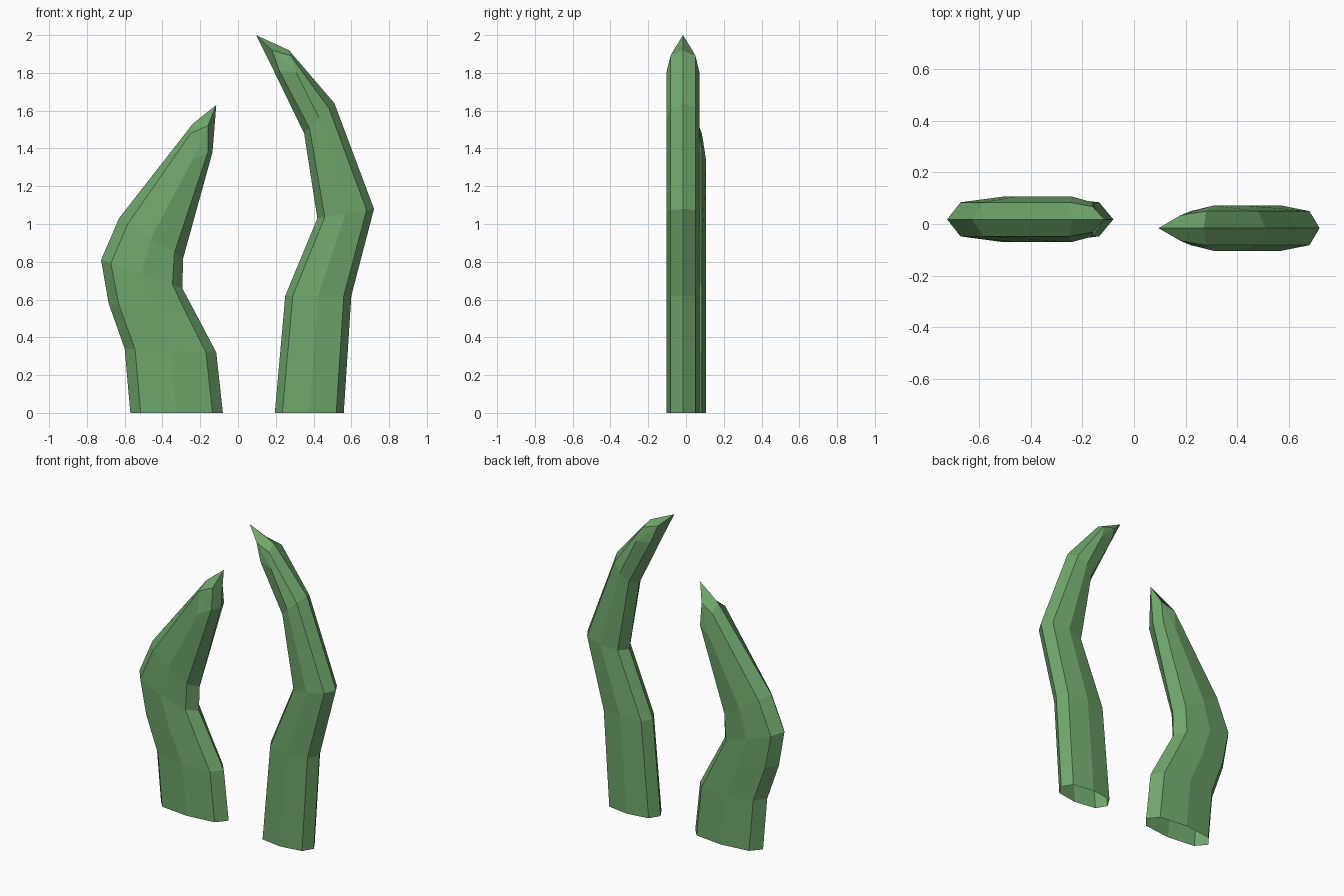
import bpy
from mathutils import Vector

if "Cube" in bpy.data.objects:
    bpy.data.objects.remove(bpy.data.objects["Cube"])

green = bpy.data.materials.new("leaf_green")
green.diffuse_color = (0.16, 0.38, 0.15, 1)
green.use_nodes = True
green.node_tree.nodes["Principled BSDF"].inputs["Base Color"].default_value = green.diffuse_color


def blade(name, rows, last, inner_tip, tip, y0, inset, bevel_y, mid_y):
    """Loft eight-sided sections up a bent blade, open at the base, and close them in a point."""
    verts, faces = [], []

    def add_ring(section):
        lo, lb, mid, rb, ro = section
        loop = [(lo, 0), (lb, -bevel_y), (mid, -mid_y), (rb, -bevel_y),
                (ro, 0), (rb, bevel_y), (mid, mid_y), (lb, bevel_y)]
        start = len(verts)
        verts.extend((p[0], y0 + dy, p[1]) for p, dy in loop)
        return list(range(start, start + 8))

    # Sections given by their left and right edge points
    rings = []
    for lx, lz, rx, rz in rows:
        left, right = Vector((lx, lz)), Vector((rx, rz))
        step = (right - left).normalized() * inset
        rings.append(add_ring((left, left + step, (left + right) / 2, right - step, right)))
    rings.append(add_ring(last))

    # Point: one outer tip, with one inner tip on the front and back
    n = len(verts)
    verts.append((tip[0], y0, tip[1]))
    for side in (-1, 1):
        verts.append((inner_tip[0], y0 + side * bevel_y * 0.75, inner_tip[1]))
    rings.append([n, n + 1, n + 1, n + 1, n, n + 2, n + 2, n + 2])

    for a, b in zip(rings, rings[1:]):
        for i in range(8):
            j = (i + 1) % 8
            faces.append(list(dict.fromkeys((a[i], a[j], b[j], b[i]))))

    mesh = bpy.data.meshes.new(name)
    mesh.from_pydata(verts, [], faces)
    mesh.materials.append(green)
    obj = bpy.data.objects.new(name, mesh)
    bpy.context.collection.objects.link(obj)


# Short wide blade
blade("short_blade",
      [(-0.57, 0, -0.08, 0), (-0.60, 0.34, -0.115, 0.32), (-0.685, 0.58, -0.215, 0.51),
       (-0.725, 0.81, -0.295, 0.66), (-0.63, 1.03, -0.29, 0.82)],
      [(-0.24, 1.53), (-0.25, 1.48), (-0.24, 1.34), (-0.16, 1.38), (-0.135, 1.38)],
      (-0.16, 1.52), (-0.115, 1.63), 0.018, 0.055, 0.066, 0.088)

# Tall narrow blade
blade("tall_blade",
      [(0.195, 0, 0.56, 0), (0.25, 0.62, 0.60, 0.62),
       (0.42, 1.03, 0.72, 1.08), (0.35, 1.48, 0.51, 1.64)],
      [(0.19, 1.81), (0.22, 1.81), (0.31, 1.80), (0.28, 1.89), (0.27, 1.92)],
      (0.18, 1.92), (0.095, 2.0), -0.016, 0.04, 0.066, 0.088)
